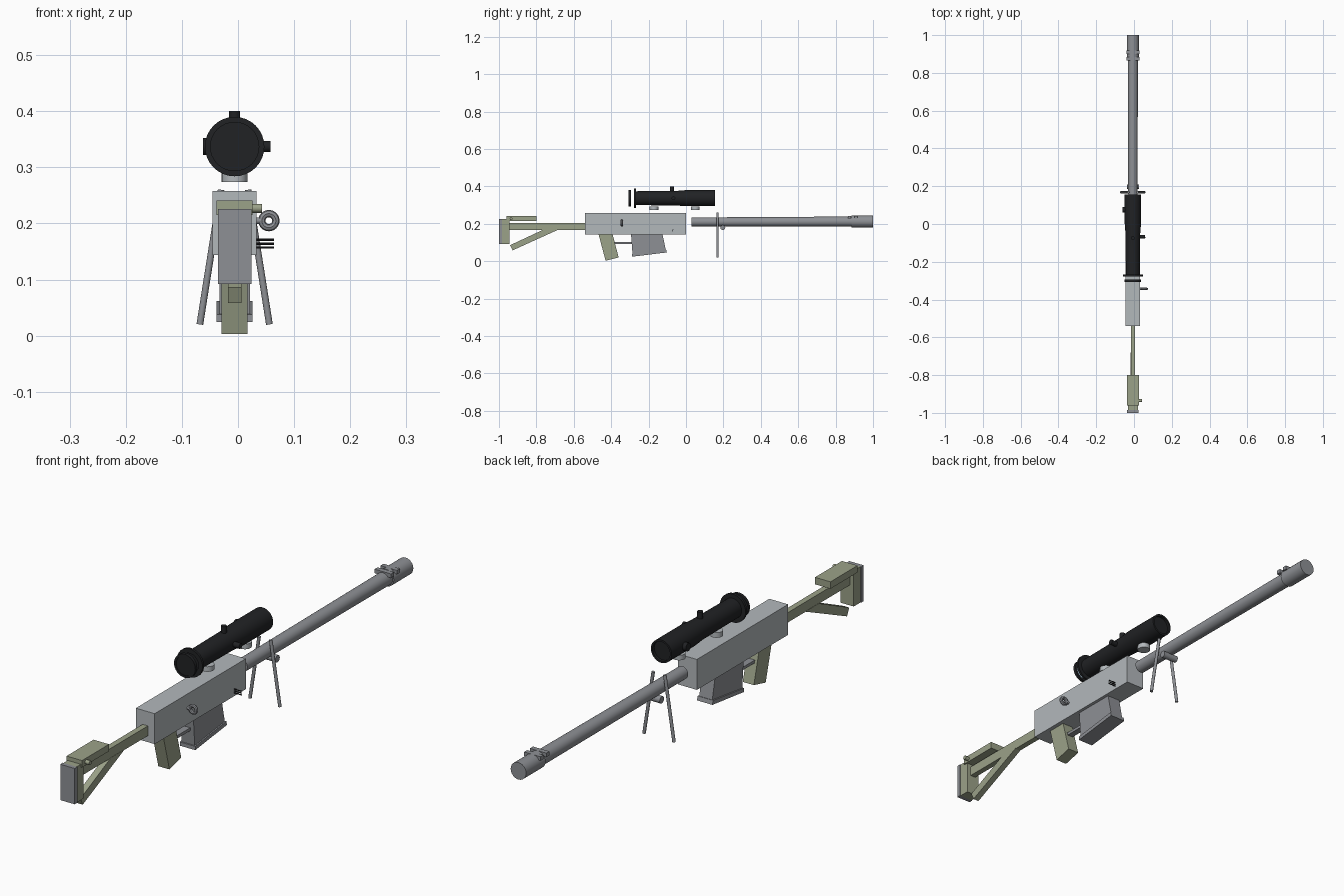
import bpy, bmesh, math
from mathutils import Vector

if "Cube" in bpy.data.objects:
    bpy.data.objects.remove(bpy.data.objects["Cube"])

CX = -0.006  # centre plane of the model


def material(name, rgb):
    m = bpy.data.materials.new(name)
    m.diffuse_color = (*rgb, 1)
    m.use_nodes = True
    m.node_tree.nodes["Principled BSDF"].inputs["Base Color"].default_value = m.diffuse_color
    return m


OLIVE = material("olive", (0.33, 0.36, 0.25))
BLACK = material("black", (0.015, 0.016, 0.018))
GLASS = material("glass", (0.45, 0.65, 0.8))
STEEL = material("steel", (0.27, 0.28, 0.3))
LIGHT = material("light_metal", (0.45, 0.48, 0.5))


def finish(name, bm, mat, smooth=False):
    bmesh.ops.recalc_face_normals(bm, faces=bm.faces)
    me = bpy.data.meshes.new(name)
    bm.to_mesh(me)
    bm.free()
    ob = bpy.data.objects.new(name, me)
    bpy.context.collection.objects.link(ob)
    me.materials.append(mat)
    if smooth:
        bpy.ops.object.select_all(action='DESELECT')
        ob.select_set(True)
        bpy.context.view_layer.objects.active = ob
        bpy.ops.object.shade_smooth_by_angle(angle=math.radians(35))
    return ob


def side_profile(name, pts, half, mat):
    """Extrude a (y, z) outline across the centre plane."""
    bm = bmesh.new()
    f = bm.faces.new([bm.verts.new((CX - half, y, z)) for y, z in pts])
    r = bmesh.ops.extrude_face_region(bm, geom=[f])
    bmesh.ops.translate(bm, vec=(2 * half, 0, 0),
                        verts=[v for v in r["geom"] if isinstance(v, bmesh.types.BMVert)])
    return finish(name, bm, mat)


def box(name, y0, y1, z0, z1, half, mat):
    return side_profile(name, [(y0, z0), (y1, z0), (y1, z1), (y0, z1)], half, mat)


def rod(name, a, b, r, mat, r2=None, sides=24):
    """Cylinder or cone between two points."""
    a, b = Vector(a), Vector(b)
    bm = bmesh.new()
    bmesh.ops.create_cone(bm, cap_ends=True, segments=sides, radius1=r,
                          radius2=r if r2 is None else r2, depth=(b - a).length)
    q = (b - a).to_track_quat('Z', 'Y')
    for v in bm.verts:
        v.co = q @ v.co + (a + b) / 2
    return finish(name, bm, mat, True)


def lathe(name, pts, x, z, mat, closed=False, sides=32):
    """Spin a (radius, y) profile around an axis parallel to y."""
    bm = bmesh.new()
    vs = [bm.verts.new((x + r, y, z)) for r, y in pts]
    es = [bm.edges.new(p) for p in zip(vs, vs[1:])]
    if closed:
        es.append(bm.edges.new((vs[-1], vs[0])))
    bmesh.ops.spin(bm, geom=vs + es, cent=(x, 0, z), axis=(0, 1, 0),
                   angle=2 * math.pi, steps=sides, use_merge=True)
    bmesh.ops.remove_doubles(bm, verts=bm.verts, dist=1e-5)
    return finish(name, bm, mat, True)


# Receiver, grip, magazine and guard
box("receiver", -0.54, 0.0, 0.144, 0.258, 0.039, LIGHT)
side_profile("grip", [(-0.468, 0.146), (-0.393, 0.146), (-0.36, 0.02), (-0.43, 0.003)], 0.023, OLIVE)
side_profile("magazine", [(-0.294, 0.146), (-0.126, 0.146), (-0.108, 0.06), (-0.286, 0.038)], 0.027, STEEL)
side_profile("magazine_base", [(-0.29, 0.038), (-0.106, 0.062), (-0.102, 0.047), (-0.29, 0.024)], 0.032, STEEL)
box("trigger_guard", -0.39, -0.286, 0.092, 0.103, 0.012, STEEL)

# Bolt ring and side pins
ring = [(0.0125 + 0.0065 * math.cos(t * math.pi / 4), -0.343 + 0.0065 * math.sin(t * math.pi / 4))
        for t in range(8)]
lathe("bolt_ring", ring, 0.055, 0.205, STEEL, True)
rod("bolt_stem", (0.03, -0.343, 0.205), (0.045, -0.343, 0.205), 0.006, STEEL)
for i in range(3):
    z = 0.157 + 0.007 * i
    rod(f"side_pin_{i}", (0.03, -0.07, z), (0.064, -0.07, z), 0.002, BLACK, sides=8)

# Shoulder stock
box("stock_bar", -0.95, -0.54, 0.168, 0.205, 0.011, OLIVE)
side_profile("stock_strut", [(-0.94, 0.086), (-0.927, 0.058), (-0.68, 0.17), (-0.76, 0.17)], 0.012, OLIVE)
box("cheek_rest", -0.96, -0.80, 0.215, 0.241, 0.032, OLIVE)
box("butt_plate", -0.985, -0.945, 0.092, 0.226, 0.027, OLIVE)
box("butt_pad", -1.0, -0.985, 0.092, 0.226, 0.03, STEEL)
rod("stock_knob", (0.02, -0.935, 0.227), (0.043, -0.935, 0.227), 0.008, OLIVE, sides=12)

# Barrel and muzzle
rod("barrel", (CX, 0.03, 0.21), (CX, 0.9, 0.212), 0.024, STEEL, 0.027)
rod("muzzle", (CX, 0.885, 0.212), (CX, 1.0, 0.212), 0.032, STEEL)
for i, y in enumerate((0.865, 0.90)):
    box(f"muzzle_lug_{i}", y, y + 0.018, 0.228, 0.243, 0.034, STEEL)
box("muzzle_lug_bridge", 0.88, 0.902, 0.23, 0.24, 0.01, STEEL)

# Bipod
for name, s in (("left", -1), ("right", 1)):
    rod(f"bipod_leg_{name}", (CX + s * 0.062, 0.168, 0.02), (CX + s * 0.024, 0.168, 0.26),
        0.006, STEEL, sides=12)
rod("bipod_pivot", (CX - 0.032, 0.197, 0.18), (CX + 0.032, 0.197, 0.18), 0.013, STEEL)

# Scope: tube with recessed front lens, rear rings and glass
SZ = 0.337
lathe("scope_tube", [(0, -0.27), (0.037, -0.27), (0.039, -0.05), (0.043, 0.0), (0.043, 0.155),
                     (0.036, 0.155), (0.036, 0.145), (0, 0.145)], CX, SZ, BLACK)
for name, ri, ro, y0, y1 in (("scope_flange", 0.036, 0.053, -0.277, -0.268),
                             ("eyepiece_ring", 0.036, 0.044, -0.307, -0.295)):
    lathe(name, [(ri, y0), (ro, y0), (ro, y1), (ri, y1)], CX, SZ, BLACK, True)
rod("eyepiece", (CX, -0.305, SZ), (CX, -0.299, SZ), 0.037, BLACK, sides=32)
rod("eyepiece_glass", (CX, -0.299, SZ), (CX, -0.297, SZ), 0.037, GLASS, sides=32)

# Scope knobs and mounts
rod("top_knob", (CX, -0.075, SZ + 0.03), (CX, -0.075, 0.4), 0.01, BLACK)
rod("right_knob", (0.02, -0.067, SZ), (0.058, -0.067, SZ), 0.01, BLACK)
rod("left_knob", (-0.035, 0.075, SZ), (-0.062, 0.075, SZ), 0.015, BLACK)
for i, y in enumerate((-0.171, 0.05)):
    rod(f"scope_mount_{i}", (CX, y, 0.274), (CX, y, 0.293), 0.023, LIGHT)
